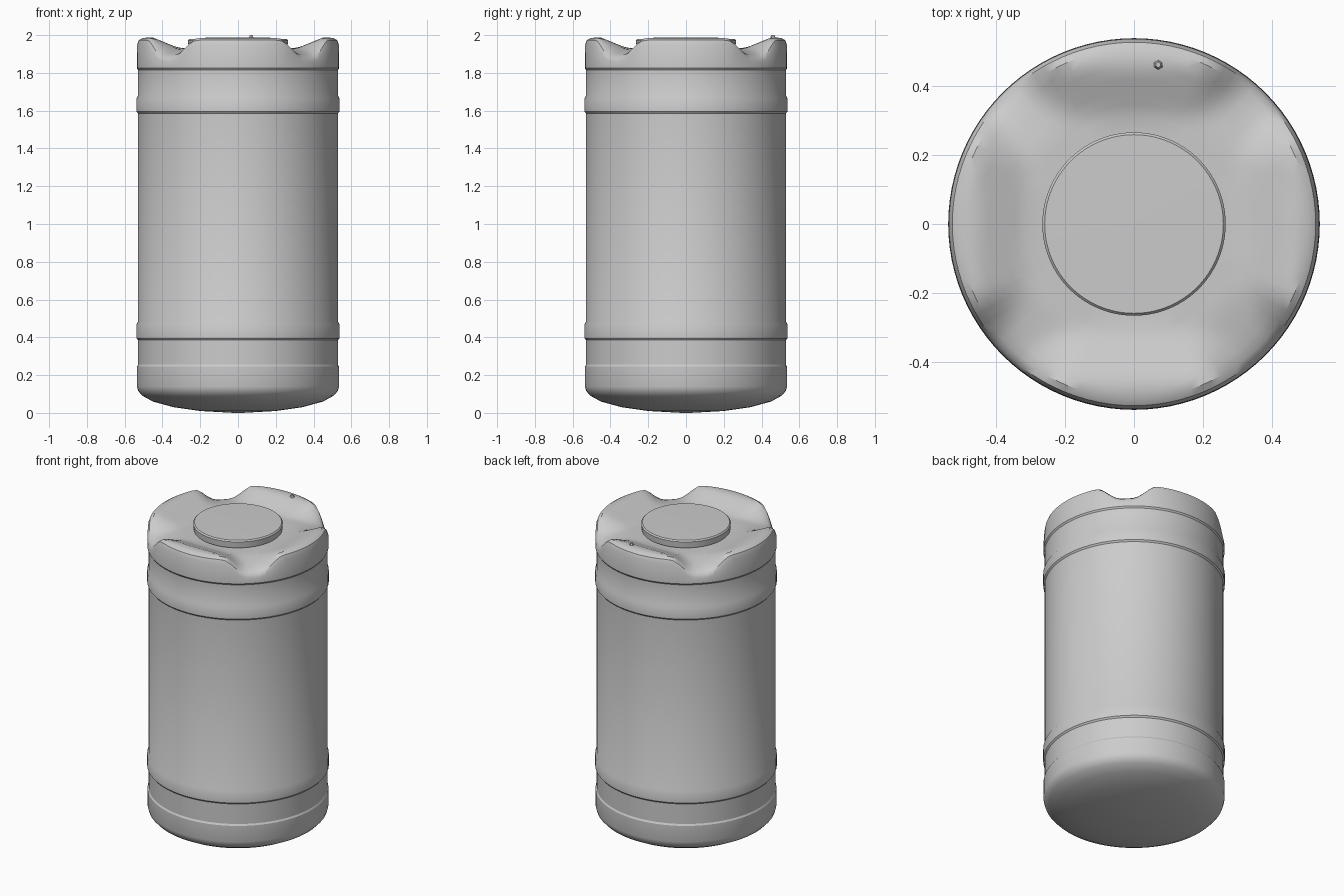
import bpy, bmesh
from math import sin, cos, pi, radians

if "Cube" in bpy.data.objects:
    bpy.data.objects.remove(bpy.data.objects["Cube"])

SEG = 96


def clamp(t):
    return max(0.0, min(1.0, t))


def smooth(t):
    t = clamp(t)
    return t * t * (3 - 2 * t)


def lathe(name, rings, angle=30):
    """Skin a list of functions a -> (radius, z); both ends are closed with a fan."""
    bm = bmesh.new()
    loops = []
    for ring in rings:
        loop = []
        for i in range(SEG):
            a = 2 * pi * i / SEG
            r, z = ring(a)
            loop.append(bm.verts.new((r * cos(a), r * sin(a), z)))
        loops.append(loop)
    for lo, hi in zip(loops, loops[1:]):
        for i in range(SEG):
            j = (i + 1) % SEG
            bm.faces.new((lo[i], lo[j], hi[j], hi[i]))
    bm.faces.new(loops[0][::-1])
    bm.faces.new(loops[-1])
    bmesh.ops.recalc_face_normals(bm, faces=bm.faces)
    me = bpy.data.meshes.new(name)
    bm.to_mesh(me)
    bm.free()
    ob = bpy.data.objects.new(name, me)
    bpy.context.collection.objects.link(ob)
    bpy.ops.object.select_all(action='DESELECT')
    ob.select_set(True)
    bpy.context.view_layer.objects.active = ob
    bpy.ops.object.shade_smooth_by_angle(angle=radians(angle))
    return ob


def round_ring(r, z):
    return lambda a: (r, z)


def shoulder_ring(r, valley_z, drop):
    """Top ring: four raised lobes on the axes, valleys on the diagonals."""
    def ring(a):
        off = abs((a + pi / 4) % (pi / 2) - pi / 4)
        lobe_z = 1.93 + 0.057 * clamp((r * cos(off) - 0.31) / 0.14) - drop
        w = smooth((radians(42) - off) / radians(18))
        return r, valley_z + w * (max(lobe_z, valley_z) - valley_z)
    return ring


# tank body: domed base and stepped hoop bands
profile = [(0.02, 0.0), (0.2, 0.01), (0.34, 0.03), (0.45, 0.06), (0.505, 0.09),
           (0.528, 0.115), (0.535, 0.14), (0.535, 0.245), (0.529, 0.255),
           (0.529, 0.385), (0.537, 0.395), (0.537, 0.47), (0.529, 0.485),
           (0.529, 1.585), (0.537, 1.595), (0.537, 1.665), (0.529, 1.68),
           (0.529, 1.815), (0.536, 1.825)]
# scalloped shoulder: radius, valley height, rim drop on the lobes
shoulder = [(0.535, 1.86, 0.04), (0.525, 1.88, 0.014), (0.505, 1.895, 0.002),
            (0.475, 1.905, 0), (0.45, 1.912, 0), (0.42, 1.918, 0), (0.38, 1.925, 0),
            (0.345, 1.93, 0), (0.31, 1.93, 0), (0.25, 1.93, 0)]
lathe("tank_body", [round_ring(*p) for p in profile] + [shoulder_ring(*s) for s in shoulder])

# flat round lid
lathe("lid", [round_ring(*p) for p in
              [(0.25, 1.92), (0.262, 1.935), (0.265, 1.972), (0.258, 1.98), (0.02, 1.983)]])

# small vent nub on the back lobe
bpy.ops.mesh.primitive_cone_add(vertices=6, radius1=0.02, radius2=0.008, depth=0.03,
                                location=(0.07, 0.46, 1.985))
bpy.context.object.name = "vent_nub"
